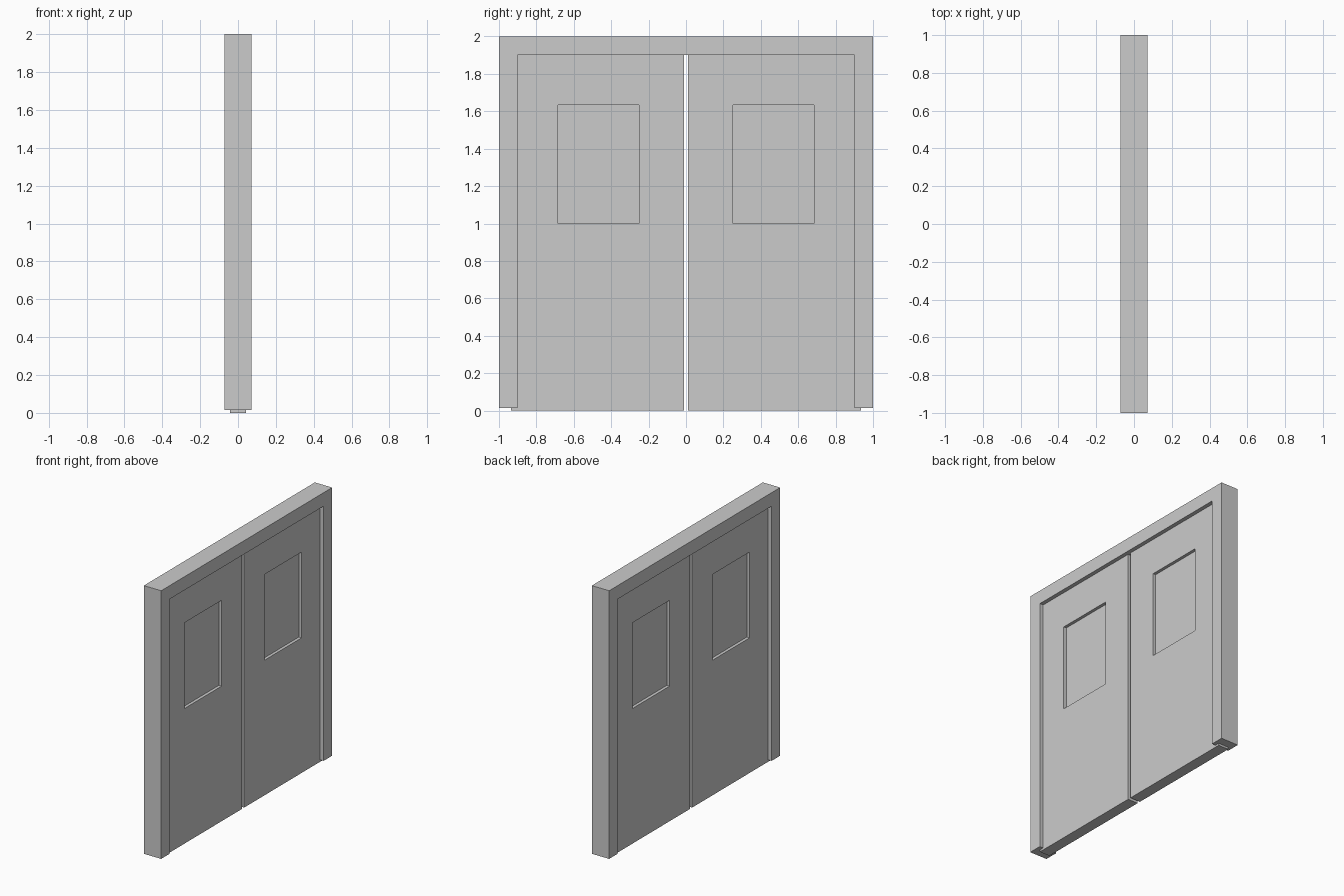
import bpy

if "Cube" in bpy.data.objects:
    bpy.data.objects.remove(bpy.data.objects["Cube"])

FRAME_T, DOOR_T, GLASS_T = 0.142, 0.083, 0.038   # thicknesses along x


def plate(name, points, faces, thickness, mirror=False):
    """Flat (y, z) outline thickened evenly about x = 0."""
    mesh = bpy.data.meshes.new(name)
    mesh.from_pydata([(0, y, z) for y, z in points], [], faces)
    obj = bpy.data.objects.new(name, mesh)
    bpy.context.collection.objects.link(obj)
    solid = obj.modifiers.new("thickness", 'SOLIDIFY')
    solid.thickness = thickness
    solid.offset = 0
    if mirror:
        mod = obj.modifiers.new("other_leaf", 'MIRROR')
        mod.use_axis = (False, True, False)
        mod.use_mirror_merge = False
    return obj


def rect(y0, y1, z0, z1):
    return [(y0, z0), (y1, z0), (y1, z1), (y0, z1)]


# Frame: two jambs and a header in one U-shaped outline
frame = [(-1, 0.015), (-0.9, 0.015), (-0.9, 1.9), (0.9, 1.9),
         (0.9, 0.015), (1, 0.015), (1, 2), (-1, 2)]
plate("door_frame", frame, [range(8)], FRAME_T)

# Door leaves: a panel with a window opening, let into the frame
window = rect(0.25, 0.685, 1.0, 1.635)
leaf = rect(0.012, 0.935, 0, 1.935)
ring = [(i, (i + 1) % 4, (i + 1) % 4 + 4, i + 4) for i in range(4)]
plate("door_leaves", leaf + window, ring, DOOR_T, mirror=True)

# Recessed window panes
plate("window_panes", window, [range(4)], GLASS_T, mirror=True)
